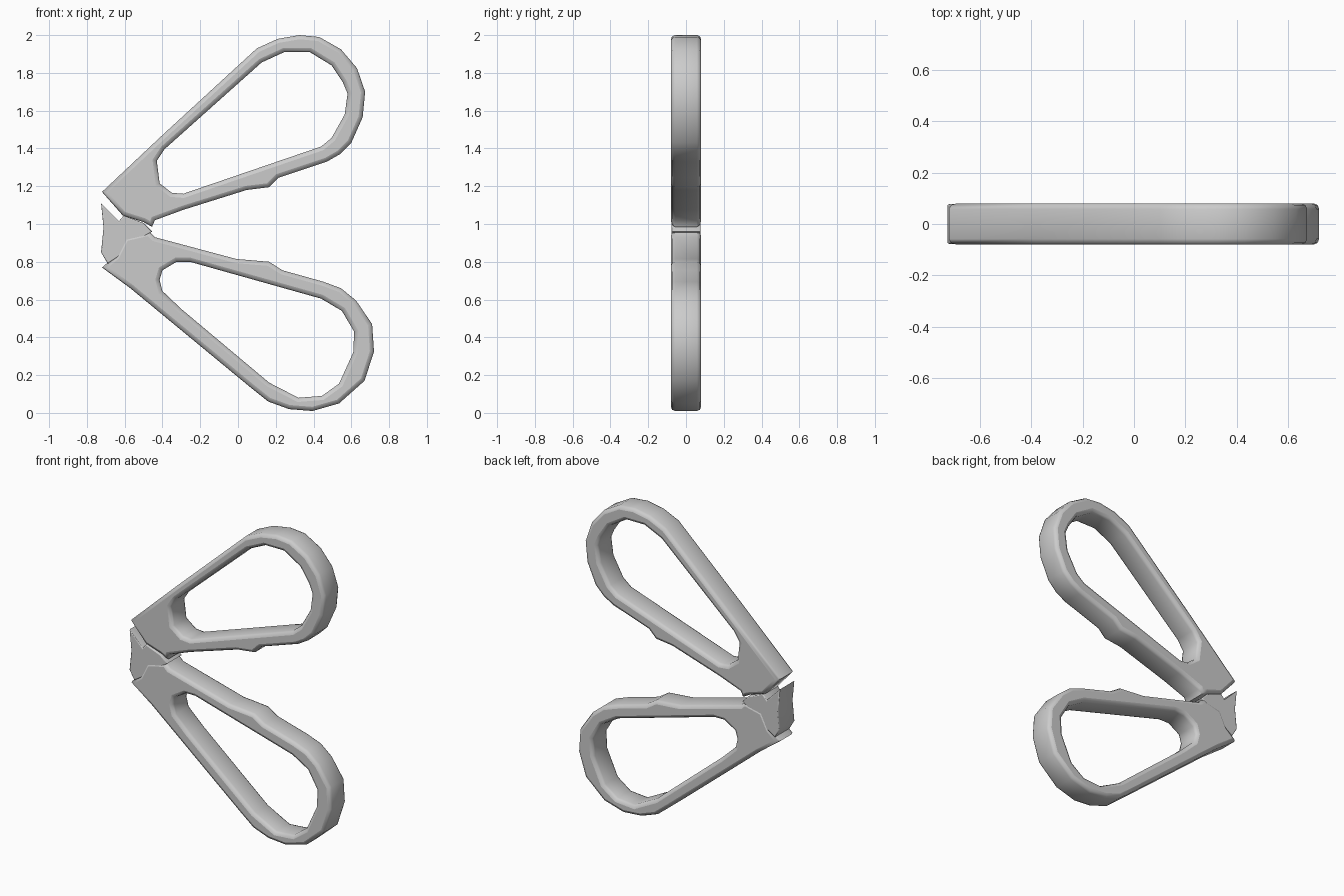
import bpy, math

BEVEL = 0.022


def slab(name, outlines, half_depth=0.08, bevel=BEVEL):
    """Extrude closed x/z outlines (outer loop, then holes) through y with rounded edges."""
    cu = bpy.data.curves.new(name, 'CURVE')
    cu.dimensions = '2D'
    cu.fill_mode = 'BOTH'
    cu.extrude = half_depth - bevel
    cu.bevel_depth = bevel
    cu.bevel_resolution = 1
    cu.offset = -bevel
    for pts in outlines:
        sp = cu.splines.new('POLY')
        sp.points.add(len(pts) - 1)
        for p, (x, z) in zip(sp.points, pts):
            p.co = (x, z, 0, 1)
        sp.use_cyclic_u = True
    ob = bpy.data.objects.new(name, cu)
    bpy.context.collection.objects.link(ob)
    ob.rotation_euler.x = math.pi / 2
    bpy.ops.object.select_all(action='DESELECT')
    ob.select_set(True)
    bpy.context.view_layer.objects.active = ob
    bpy.ops.object.convert(target='MESH')
    bpy.ops.object.shade_smooth_by_angle(angle=math.radians(50))
    return ob


# Upper handle loop: outer edge with small stop bump, and finger hole
upper_outer = [(-.72, 1.17), (-.39, 1.48), (.10, 1.93), (.21, 1.98), (.325, 2.0),
               (.43, 1.99), (.545, 1.925), (.63, 1.825), (.673, 1.70), (.66, 1.565),
               (.60, 1.43), (.54, 1.37), (.47, 1.33), (.215, 1.245), (.165, 1.195),
               (.045, 1.18), (-.29, 1.075), (-.44, 1.02), (-.455, .985), (-.50, 1.01),
               (-.61, 1.045)]
upper_hole = [(-.43, 1.335), (-.39, 1.395), (.125, 1.855), (.245, 1.91), (.38, 1.91),
              (.495, 1.84), (.555, 1.75), (.58, 1.69), (.565, 1.58), (.495, 1.455),
              (.44, 1.41), (-.29, 1.16), (-.35, 1.165), (-.415, 1.215)]
slab("upper_handle", [upper_outer, upper_hole])

# Lower handle loop
lower_outer = [(-.72, .77), (-.57, .66), (.06, .14), (.16, .06), (.27, .02), (.395, .01),
               (.535, .05), (.67, .17), (.72, .325), (.71, .47), (.625, .595),
               (.545, .66), (.45, .695), (.235, .755), (.165, .80), (-.01, .815),
               (-.44, .93), (-.47, .96), (-.60, .93), (-.65, .83)]
lower_hole = [(-.415, .705), (-.40, .755), (-.325, .80), (-.255, .80), (.44, .605),
              (.55, .54), (.615, .43), (.61, .32), (.535, .155), (.445, .09),
              (.32, .08), (.165, .16), (-.30, .55), (-.40, .645)]
slab("lower_handle", [lower_outer, lower_hole])

# Pivot hub bridging the two handles, concave on its outer side
hub = [(-.725, 1.11), (-.63, 1.015), (-.605, 1.045), (-.50, 1.005), (-.455, .96),
       (-.50, .93), (-.58, .86), (-.69, .79), (-.725, .85), (-.712, .98)]
slab("pivot_hub", [hub], half_depth=0.077, bevel=0.006)
